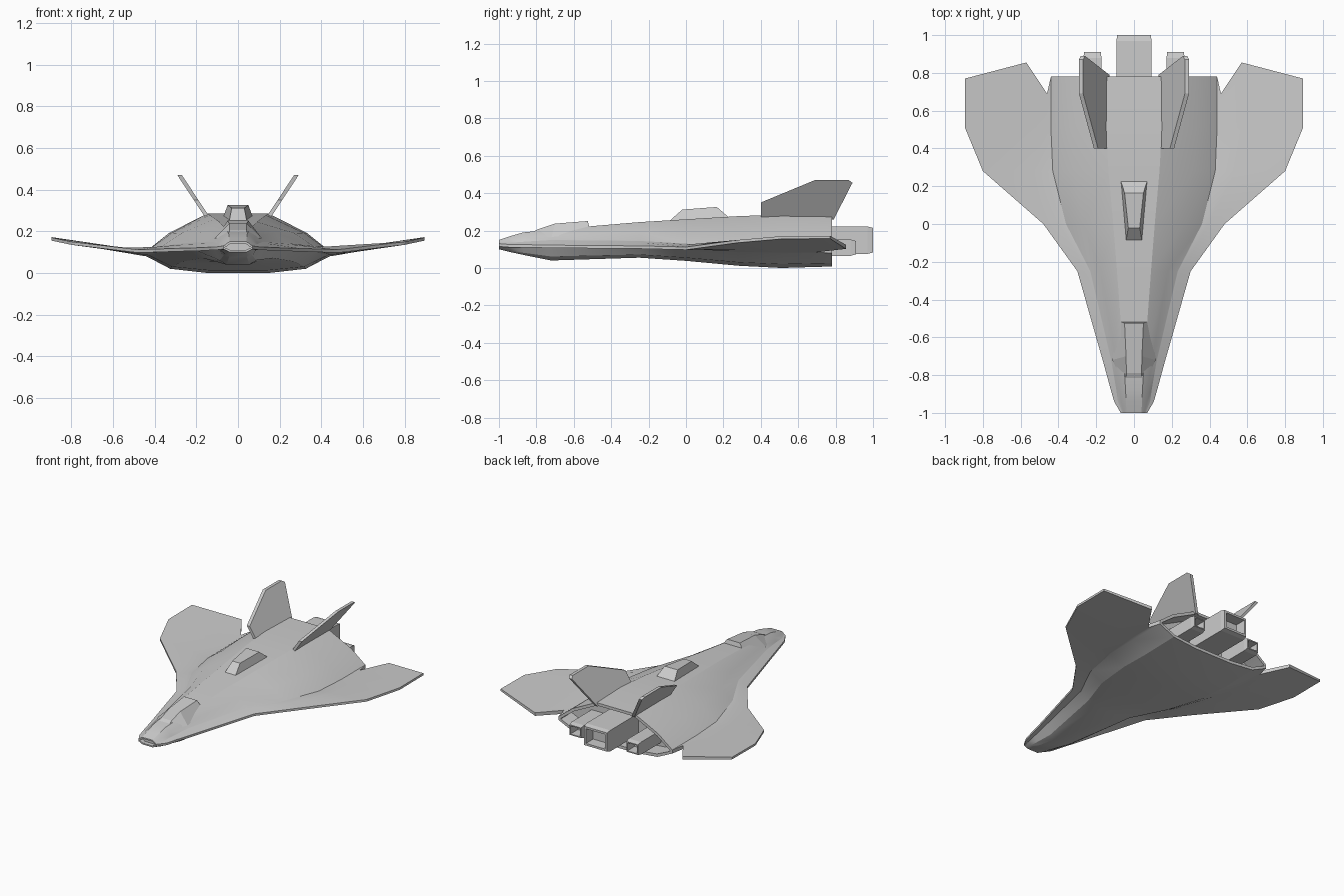
import bpy, bmesh
from mathutils import Vector

if "Cube" in bpy.data.objects:
    bpy.data.objects.remove(bpy.data.objects["Cube"])


def finish(bm, name, smooth=False):
    bmesh.ops.recalc_face_normals(bm, faces=bm.faces)
    me = bpy.data.meshes.new(name)
    bm.to_mesh(me)
    bm.free()
    ob = bpy.data.objects.new(name, me)
    bpy.context.collection.objects.link(ob)
    if smooth:
        bpy.ops.object.select_all(action='DESELECT')
        ob.select_set(True)
        bpy.context.view_layer.objects.active = ob
        bpy.ops.object.shade_smooth_by_angle(angle=0.35)
    return ob


def recess(bm, face, rim, depth):
    # inset a face, then sink it straight in
    bm.normal_update()
    bmesh.ops.inset_individual(bm, faces=[face], thickness=rim)
    push = -face.normal * depth
    ret = bmesh.ops.extrude_discrete_faces(bm, faces=[face])
    bmesh.ops.translate(bm, verts=ret['faces'][0].verts, vec=push)


def loft(bm, rings, caps=True):
    vs = [[bm.verts.new(p) for p in r] for r in rings]
    n = len(vs[0])
    for a, b in zip(vs, vs[1:]):
        for i in range(n):
            bm.faces.new((a[i], a[(i + 1) % n], b[(i + 1) % n], b[i]))
    if caps:
        return bm.faces.new(vs[0]), bm.faces.new(vs[-1])
    return vs


# Hull and wings: y, top half width, top z, edge x, edge z, wing root x, root z, belly z
rows = [
    (-1.0, .04, .15, .07, .13, .06, .135, .10),
    (-.94, .042, .17, .105, .125, .085, .135, .085),
    (-.87, .045, .19, .125, .125, .095, .14, .07),
    (-.72, .055, .205, .166, .122, .12, .15, .04),
    (-.25, .09, .245, .30, .118, .23, .145, .055),
    (0.0, .11, .26, .48, .112, .36, .13, .038),
    (.28, .135, .277, .80, .15, .43, .11, .012),
    (.51, .148, .285, .895, .17, .44, .105, 0),
    (.78, .148, .28, .895, .172, .44, .105, .008),
]


def hull_ring(row, last):
    y, tw, tz, ex, ez, jx, jz, bz = row
    T, J, E = Vector((tw, y, tz)), Vector((jx, y, jz)), Vector((ex, y, ez))
    M = T.lerp(J, .63) + Vector((0, 0, .11 * (tz - jz)))
    K, W = J.lerp(E, .045), J.lerp(E, .286)
    if last:  # notched trailing edge
        K.y, W.y, E.y = .69, .855, .77
    lower = [p - Vector((0, 0, t)) for p, t in ((E, .015), (W, .022), (K, .025), (J, .025))]
    jl = lower[-1].z
    C = Vector((jx * .74, y, bz + (jl - bz) * .25))
    B = Vector((tw, y, bz))
    half = [T, M, J, K, W, E] + lower + [C, B]
    return half + [Vector((-p.x, p.y, p.z)) for p in reversed(half)]


bm = bmesh.new()
vs = loft(bm, [hull_ring(r, r is rows[-1]) for r in rows], caps=False)
nose = bm.faces.new(vs[0])
end = vs[-1]
for side in (end[:12], end[:11:-1]):
    for i in (2, 3, 4):
        bm.faces.new((side[i], side[i + 1], side[10 - i], side[11 - i]))
body = [0, 1, 2, 9, 10, 11]
rear = bm.faces.new([end[i] for i in body] + [end[23 - i] for i in reversed(body)])
bmesh.ops.recalc_face_normals(bm, faces=bm.faces)
recess(bm, nose, .01, .03)
recess(bm, rear, .02, .12)
finish(bm, "hull_and_wings", True)

# Twin canted tail fins
fin = [(.4, .26), (.4, .35), (.69, .47), (.87, .47), (.89, .455), (.79, .26)]
for s, name in ((1, "right_fin"), (-1, "left_fin")):
    bm = bmesh.new()
    loft(bm, [[(s * (.155 + (z - .28) * .66 + d), y, z) for y, z in fin] for d in (-.011, .011)])
    finish(bm, name)


def faired_block(name, base, top):
    # stations given as (half width, y, z), mirrored across x
    bm = bmesh.new()
    loft(bm, [[(w, y, z) for w, y, z in st] + [(-w, y, z) for w, y, z in reversed(st)]
              for st in (base, top)])
    finish(bm, name)


# Cockpit canopy and dorsal fairing
faired_block("canopy",
             [(.045, -.86, .175), (.115, -.72, .165), (.092, -.51, .19)],
             [(.04, -.79, .207), (.042, -.70, .237), (.05, -.525, .251)])
faired_block("dorsal_fairing",
             [(.042, -.09, .25), (.072, .235, .265)],
             [(.03, -.02, .312), (.05, .165, .326)])

# Square engine nozzles with hollow ends
for name, x, w, z0, z1, y1 in (("centre_engine", 0, .093, .075, .222, 1.0),
                               ("right_engine", .22, .048, .065, .152, .91),
                               ("left_engine", -.22, .048, .065, .152, .91)):
    bm = bmesh.new()
    rings = []
    for y, t in ((.64, 0), (y1 - .03, 0), (y1, .008)):
        rings.append([(x - w + t / 2, y, z0 + t), (x + w - t / 2, y, z0 + t),
                      (x + w - t / 2, y, z1 - t), (x - w + t / 2, y, z1 - t)])
    back = loft(bm, rings)[1]
    bmesh.ops.recalc_face_normals(bm, faces=bm.faces)
    recess(bm, back, w * .22, .08)
    finish(bm, name)
